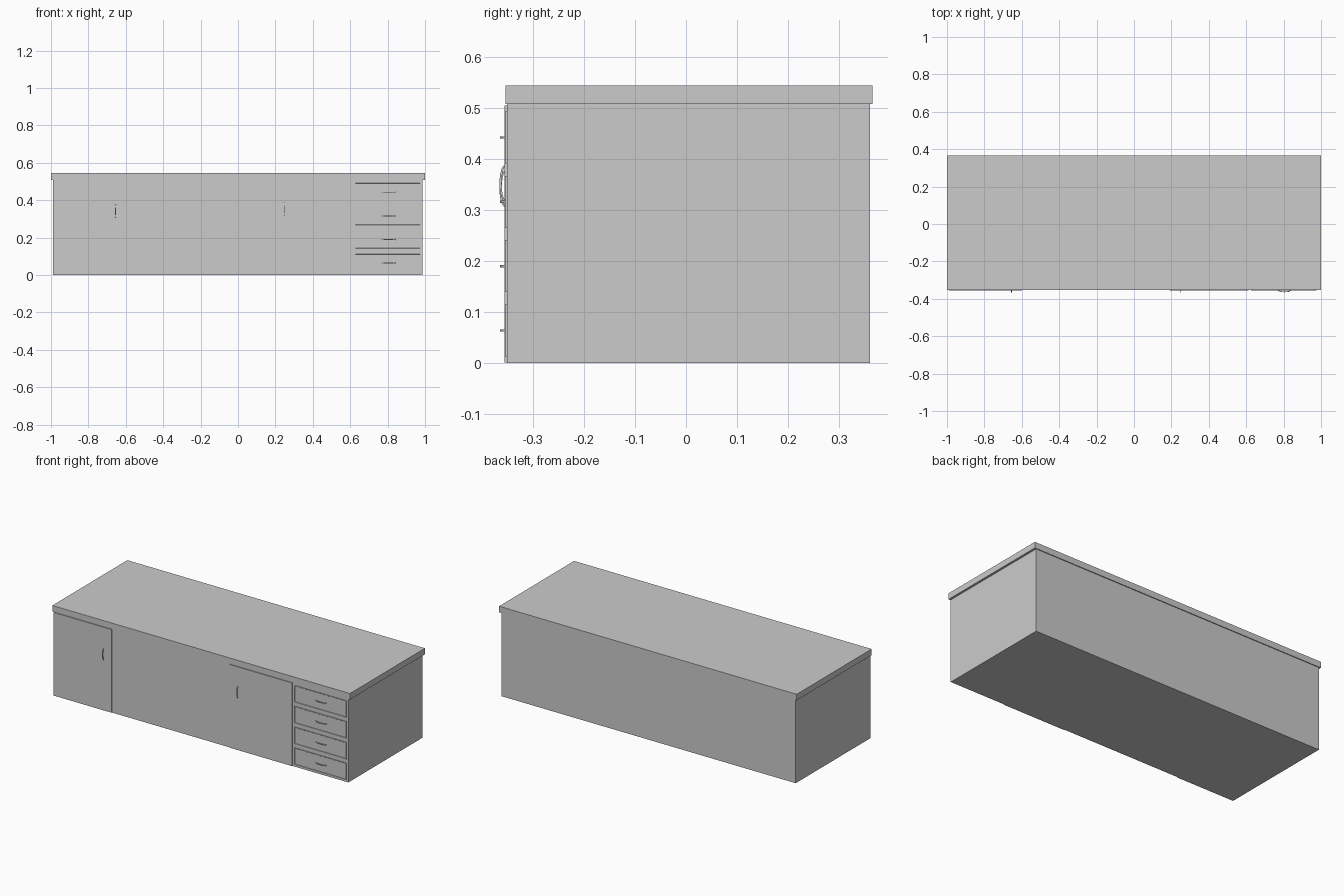
import bpy, bmesh, math

if "Cube" in bpy.data.objects:
    bpy.data.objects.remove(bpy.data.objects["Cube"])


def box(name, x0, x1, y0, y1, z0, z1):
    bm = bmesh.new()
    bmesh.ops.create_cube(bm, size=1)
    for v in bm.verts:
        v.co.x = x1 if v.co.x > 0 else x0
        v.co.y = y1 if v.co.y > 0 else y0
        v.co.z = z1 if v.co.z > 0 else z0
    me = bpy.data.meshes.new(name)
    bm.to_mesh(me)
    bm.free()
    ob = bpy.data.objects.new(name, me)
    bpy.context.collection.objects.link(ob)
    return ob


def recess_front(ob, rim, depth):
    bm = bmesh.new()
    bm.from_mesh(ob.data)
    bm.normal_update()
    front = [f for f in bm.faces if f.normal.y < -0.9]
    bmesh.ops.inset_region(bm, faces=front, thickness=rim)
    bmesh.ops.inset_region(bm, faces=front, thickness=0.002, depth=-depth)
    bm.to_mesh(ob.data)
    bm.free()


def handle(name, x, z, y, length, reach, vertical):
    # bowed bar: half ellipse swept with a small square-ish section
    n, r = 12, 0.0022
    bm = bmesh.new()
    rings = []
    for i in range(n + 1):
        a = math.pi * i / n
        ring = []
        for s, t in ((-1, -1), (1, -1), (1, 1), (-1, 1)):
            along = -math.cos(a) * (length / 2 - r + s * r)
            out = math.sin(a) * (reach - r + s * r)
            p = (x + t * r, y - out, z + along) if vertical else (x + along, y - out, z + t * r)
            ring.append(bm.verts.new(p))
        rings.append(ring)
    for a, b in zip(rings, rings[1:]):
        for k in range(4):
            bm.faces.new((a[k], a[(k + 1) % 4], b[(k + 1) % 4], b[k]))
    bm.faces.new(rings[0])
    bm.faces.new(rings[-1])
    bmesh.ops.recalc_face_normals(bm, faces=bm.faces)
    me = bpy.data.meshes.new(name)
    bm.to_mesh(me)
    bm.free()
    bpy.context.collection.objects.link(bpy.data.objects.new(name, me))


# carcass and worktop
box("cabinet_body", -0.99, 0.987, -0.351, 0.361, 0, 0.508)
box("worktop", -1, 1, -0.354, 0.366, 0.508, 0.545)

# doors with vertical handles
for side, x0, x1, hx, hz in (("left", -0.99, -0.60, -0.655, 0.342),
                             ("right", 0.19, 0.612, 0.247, 0.353)):
    box(side + "_door", x0, x1, -0.356, -0.351, 0.001, 0.506)
    handle(side + "_door_handle", hx, hz, -0.355, 0.072, 0.011, True)

# drawer stack with horizontal handles
for i in range(4):
    z = 0.064 + 0.1263 * i
    d = box(f"drawer_front_{i + 1}", 0.625, 0.976, -0.355, -0.350, z - 0.051, z + 0.051)
    recess_front(d, 0.004, 0.002)
    handle(f"drawer_handle_{i + 1}", 0.805, z, -0.353, 0.072, 0.012, False)
